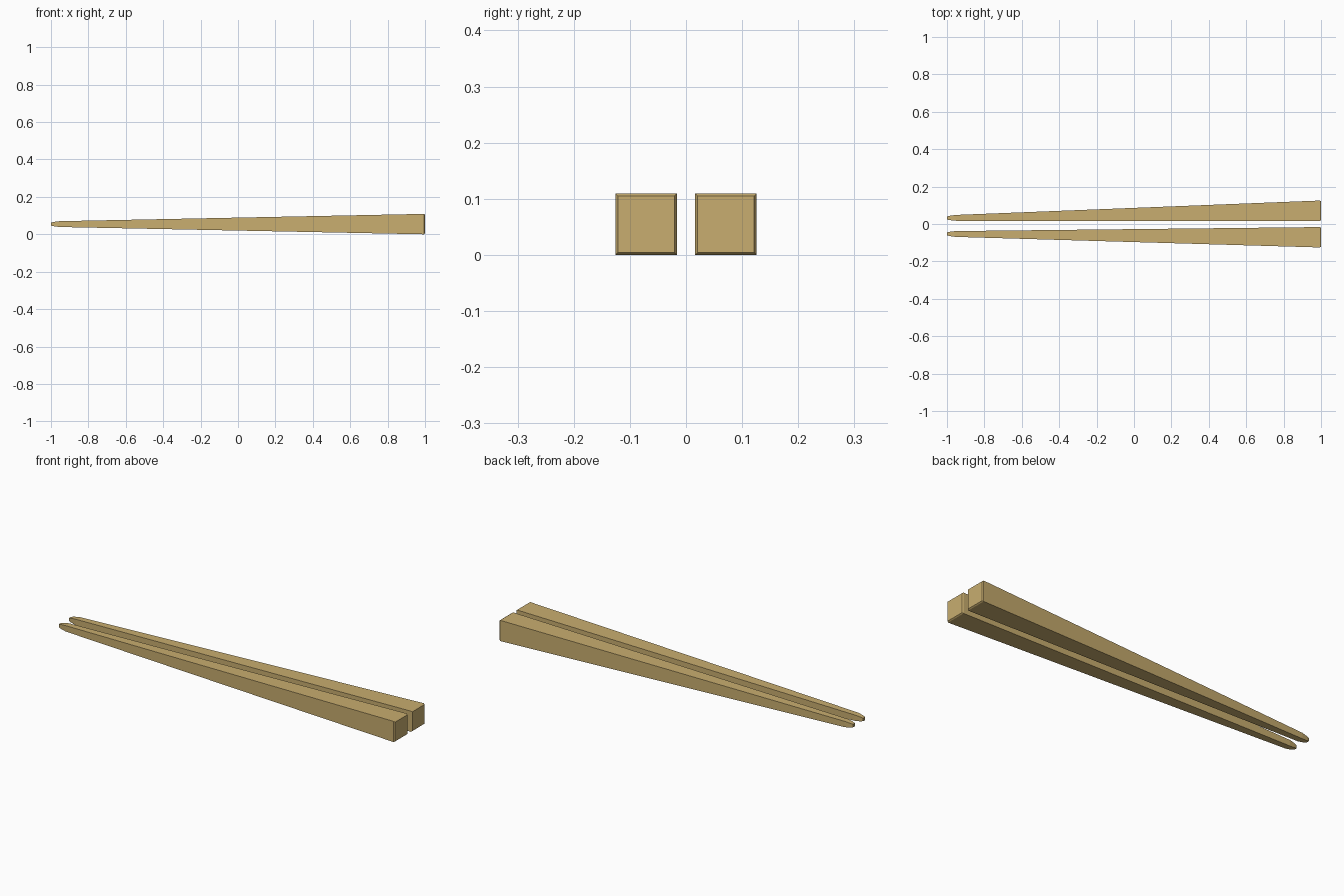
import bpy, bmesh

if "Cube" in bpy.data.objects:
    bpy.data.objects.remove(bpy.data.objects["Cube"])

wood = bpy.data.materials.new("pale_bamboo")
wood.diffuse_color = (0.58, 0.42, 0.16, 1)
wood.use_nodes = True
wood.node_tree.nodes["Principled BSDF"].inputs["Base Color"].default_value = wood.diffuse_color

# Square sections along a stick: x position, half width
SECTIONS = [(-1.0, 0.008), (-0.985, 0.0115), (-0.955, 0.0155),
            (0.994, 0.0545), (1.0, 0.0505)]
MID_Z = 0.0555


def chopstick(name, tip_y, butt_y):
    """Tapered square stick whose centre line runs from tip_y to butt_y."""
    bm = bmesh.new()
    rings = []
    for x, h in SECTIONS:
        y = tip_y + (butt_y - tip_y) * (x + 1) / 2
        rings.append([bm.verts.new((x, y + a * h, MID_Z + b * h))
                      for a, b in ((-1, -1), (1, -1), (1, 1), (-1, 1))])
    for r, s in zip(rings, rings[1:]):
        for i in range(4):
            j = (i + 1) % 4
            bm.faces.new((r[i], r[j], s[j], s[i]))
    bm.faces.new(rings[0])
    bm.faces.new(rings[-1])
    bmesh.ops.recalc_face_normals(bm, faces=bm.faces)
    # Drop the lowest point onto the ground
    low = min(v.co.z for v in bm.verts)
    bmesh.ops.translate(bm, vec=(0, 0, -low), verts=bm.verts)
    mesh = bpy.data.meshes.new(name)
    bm.to_mesh(mesh)
    bm.free()
    mesh.materials.append(wood)
    ob = bpy.data.objects.new(name, mesh)
    bpy.context.collection.objects.link(ob)


# The pair: nearly parallel, the back one angled a little more
chopstick("front_chopstick", -0.053, -0.071)
chopstick("back_chopstick", 0.032, 0.071)
